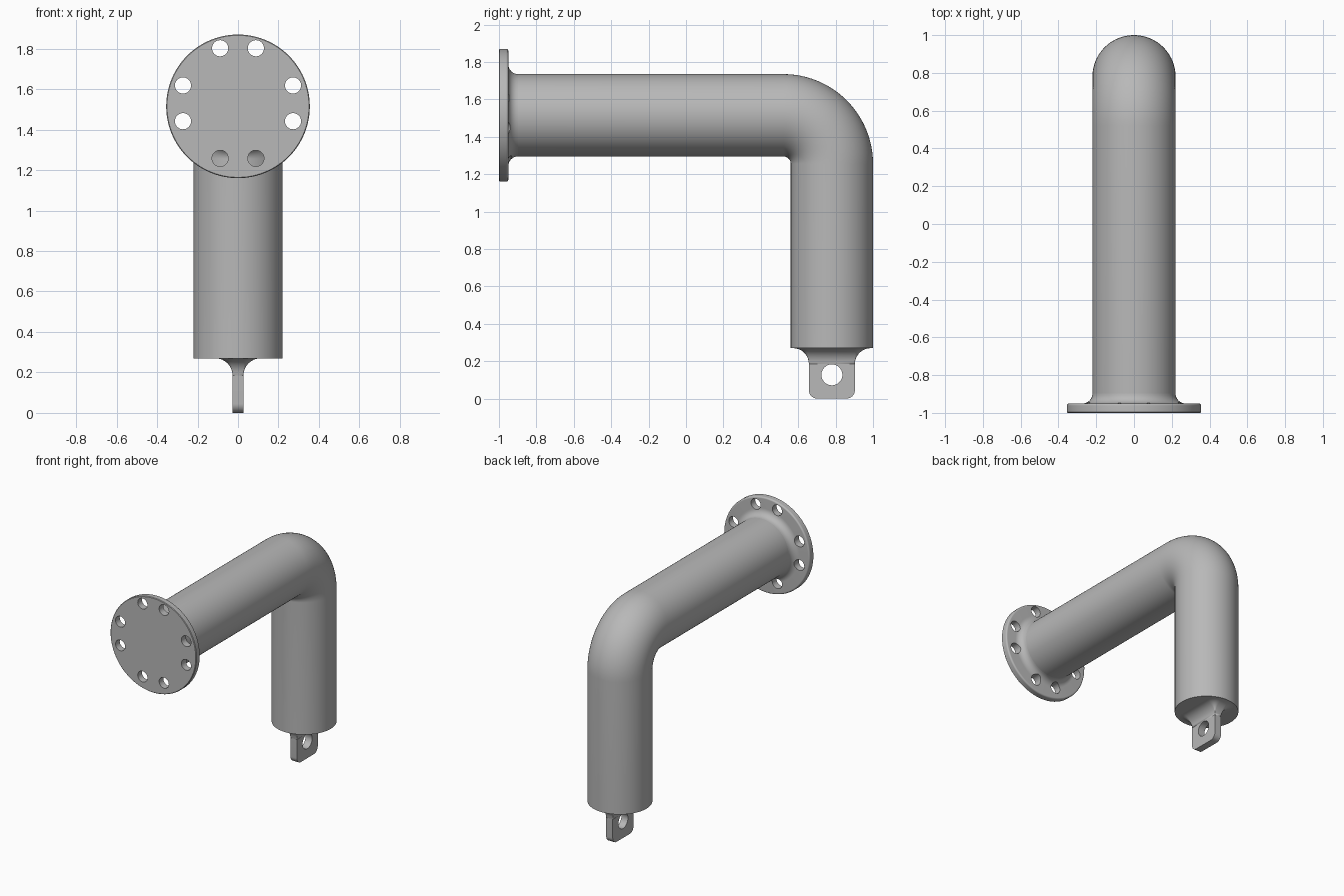
import bpy, bmesh
from math import sin, cos, pi, radians

cube = bpy.data.objects.get("Cube")
if cube:
    bpy.data.objects.remove(cube, do_unlink=True)

AXIS_Z, AXIS_Y, PIPE_R = 1.515, 0.78, 0.22
PIPE_END = 0.27
SEGS = 96

steel = bpy.data.materials.new("grey steel")
steel.use_nodes = True
GREY = (0.48, 0.48, 0.48, 1)
steel.diffuse_color = GREY
steel.node_tree.nodes["Principled BSDF"].inputs["Base Color"].default_value = GREY


def loft(name, rings):
    """Join equal-length rings of points into a capped solid."""
    bm = bmesh.new()
    loops = [[bm.verts.new(p) for p in ring] for ring in rings]
    n = len(loops[0])
    for a, b in zip(loops, loops[1:]):
        for i in range(n):
            j = (i + 1) % n
            bm.faces.new((a[i], a[j], b[j], b[i]))
    bm.faces.new(loops[0])
    bm.faces.new(loops[-1])
    bmesh.ops.remove_doubles(bm, verts=bm.verts, dist=1e-5)
    bmesh.ops.recalc_face_normals(bm, faces=bm.faces)
    mesh = bpy.data.meshes.new(name)
    bm.to_mesh(mesh)
    bm.free()
    mesh.materials.append(steel)
    obj = bpy.data.objects.new(name, mesh)
    bpy.context.collection.objects.link(obj)
    return obj


def circle(y, z, r, tilt=0.0, n=SEGS):
    """Ring around an axis that points to +y, or tilts towards -z."""
    return [(r * cos(t), y + r * sin(t) * sin(tilt), z + r * sin(t) * cos(tilt))
            for t in (2 * pi * i / n for i in range(n))]


def drill(obj, cutters):
    """Cut each cutter out of the object."""
    bpy.context.view_layer.objects.active = obj
    for cutter in cutters:
        cutter.hide_render = True
        mod = obj.modifiers.new("hole", "BOOLEAN")
        mod.operation, mod.solver, mod.object = "DIFFERENCE", "EXACT", cutter
        bpy.ops.object.modifier_apply(modifier=mod.name)
        bpy.data.objects.remove(cutter, do_unlink=True)


# Bent pipe: straight run, quarter bend, vertical run
BEND = 0.26
rings = [circle(-0.95, AXIS_Z, PIPE_R)]
for i in range(25):
    a = pi / 2 * i / 24
    rings.append(circle(AXIS_Y - BEND + BEND * sin(a),
                        AXIS_Z - BEND + BEND * cos(a), PIPE_R, a))
rings.append(circle(AXIS_Y, PIPE_END, PIPE_R, pi / 2))
pipe = loft("bent_pipe", rings)

# Flange with rounded back rim and a fillet into the pipe
FLANGE_R, EDGE, FILLET = 0.355, 0.012, 0.052
arc = [pi / 2 * i / 8 for i in range(9)]
profile = [(-1.0, FLANGE_R - 0.004), (-0.996, FLANGE_R)]
profile += [(-0.95 - EDGE + EDGE * sin(t), FLANGE_R - EDGE + EDGE * cos(t)) for t in arc]
profile += [(-0.95 + FILLET * (1 - cos(t)), PIPE_R + FILLET * (1 - sin(t))) for t in arc]
flange = loft("flange", [circle(y, AXIS_Z, r) for y, r in profile])

# Bolt holes: four mirrored pairs, set slightly above the flange centre
bolts = []
for quarter in range(4):
    for side in (-1, 1):
        a = quarter * pi / 2 + side * radians(18)
        ring = circle(0, AXIS_Z + 0.015 + 0.286 * sin(a), 0.04, n=32)
        bolts.append(loft("bolt_hole", [[(x + 0.286 * cos(a), y, z) for x, _, z in ring]
                                        for y in (-1.1, -0.88)]))
drill(flange, bolts)

# Lug plate with rounded lower corners and a pin hole
HALF_T, HALF_W, CORNER = 0.027, 0.123, 0.045
outline = [(HALF_W, PIPE_END + 0.01), (-HALF_W, PIPE_END + 0.01)]
for side, steps in ((-1, arc), (1, arc[::-1])):
    outline += [(side * (HALF_W - CORNER + CORNER * cos(t)), CORNER - CORNER * sin(t))
                for t in steps]
lug = loft("lug_plate", [[(x, AXIS_Y + y, z) for y, z in outline]
                         for x in (-HALF_T, HALF_T)])
pin = loft("pin_hole", [[(x, AXIS_Y + 0.056 * cos(t), 0.127 + 0.056 * sin(t))
                         for t in (2 * pi * i / 48 for i in range(48))]
                        for x in (-0.1, 0.1)])
drill(lug, [pin])

# Flared fillet between lug and pipe end
FLARE = 0.085
rings = []
for t in arc:
    d = FLARE * (1 - cos(t))
    ring = []
    for k, (sx, sy) in enumerate(((1, 1), (-1, 1), (-1, -1), (1, -1))):
        for s in arc:
            a = k * pi / 2 + s
            ring.append((sx * HALF_T + d * cos(a), AXIS_Y + sy * HALF_W + d * sin(a),
                         PIPE_END - FLARE + FLARE * sin(t)))
    rings.append(ring)
flare = loft("lug_fillet", rings)

# Smooth shading with crisp edges
for obj in (pipe, flange, lug, flare):
    bpy.ops.object.select_all(action="DESELECT")
    obj.select_set(True)
    bpy.context.view_layer.objects.active = obj
    bpy.ops.object.shade_smooth_by_angle(angle=radians(30))
